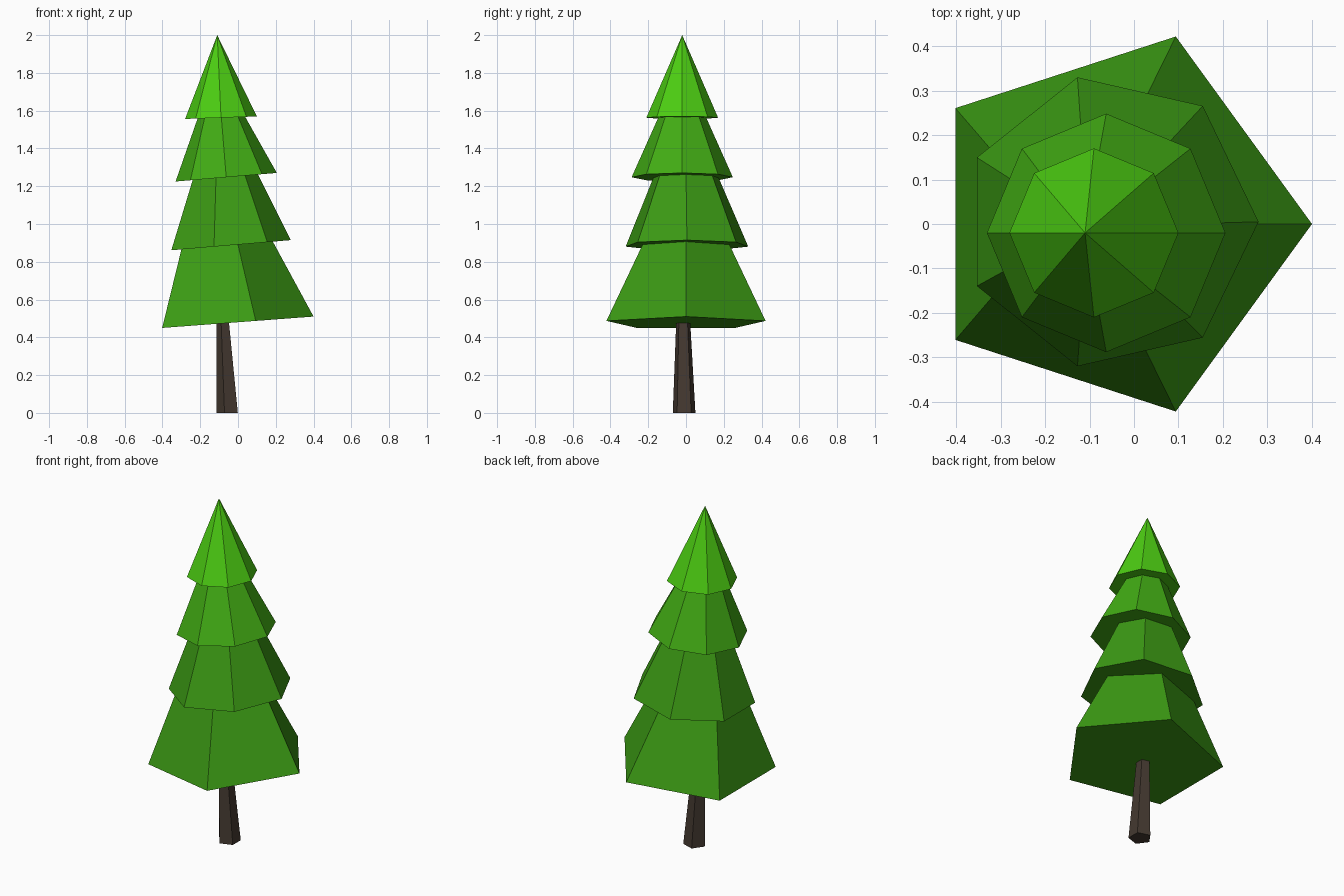
import bpy, bmesh, math
from mathutils import Vector

if "Cube" in bpy.data.objects:
    bpy.data.objects.remove(bpy.data.objects["Cube"])


def material(name, rgb):
    m = bpy.data.materials.new(name)
    m.diffuse_color = (*rgb, 1.0)
    m.use_nodes = True
    m.node_tree.nodes["Principled BSDF"].inputs["Base Color"].default_value = m.diffuse_color
    return m


def ring(n, cx, cy, rx, ry, z, slope=0.0, turn=0.0):
    """Regular polygon, z measured at x = 0 and tilted along x."""
    pts = []
    for i in range(n):
        a = turn + 2 * math.pi * i / n
        x = cx + rx * math.cos(a)
        pts.append(Vector((x, cy + ry * math.sin(a), z + slope * x)))
    return pts


def loft(name, low, high, mat, extend=1.0):
    """Closed solid between two rings; a single high point makes a cone."""
    n = len(low)
    bm = bmesh.new()
    lo = [bm.verts.new(p) for p in low]
    if len(high) == 1:
        tip = bm.verts.new(high[0])
        for i in range(n):
            bm.faces.new((lo[i], lo[(i + 1) % n], tip))
    else:
        hi = [bm.verts.new(p.lerp(q, extend)) for p, q in zip(low, high)]
        for i in range(n):
            j = (i + 1) % n
            bm.faces.new((lo[i], lo[j], hi[j], hi[i]))
        bm.faces.new(hi)
    bm.faces.new(lo[::-1])
    bmesh.ops.recalc_face_normals(bm, faces=bm.faces)
    me = bpy.data.meshes.new(name)
    bm.to_mesh(me)
    bm.free()
    me.materials.append(mat)
    ob = bpy.data.objects.new(name, me)
    bpy.context.collection.objects.link(ob)
    return ob


bark = material("dark_bark", (0.058, 0.041, 0.030))
deep = material("deep_green", (0.045, 0.328, 0.007))
mid = material("mid_green", (0.054, 0.413, 0.007))
bright = material("bright_green", (0.072, 0.61, 0.006))

# Leaning five-sided trunk
loft("trunk",
     ring(5, -0.052, -0.01, 0.063, 0.063, 0.0, turn=math.pi),
     ring(5, -0.079, -0.015, 0.036, 0.038, 0.50, turn=math.pi), bark)

# Tilted foliage tiers, each tucked into the one above
loft("bottom_foliage",
     ring(5, -0.043, 0.0, 0.443, 0.443, 0.480, 0.075),
     ring(5, -0.083, 0.0, 0.268, 0.242, 0.890, 0.085), deep, 1.06)
loft("lower_foliage",
     ring(7, -0.053, 0.005, 0.333, 0.333, 0.891, 0.085),
     ring(7, -0.076, 0.0, 0.182, 0.178, 1.253, 0.085), deep, 1.06)
loft("upper_foliage",
     ring(8, -0.0625, -0.02, 0.268, 0.268, 1.253, 0.085),
     ring(8, -0.088, -0.02, 0.126, 0.127, 1.566, 0.035), mid, 1.06)
loft("top_foliage",
     ring(8, -0.09, -0.02, 0.19, 0.19, 1.566, 0.035),
     [Vector((-0.11, -0.02, 2.0))], bright)
